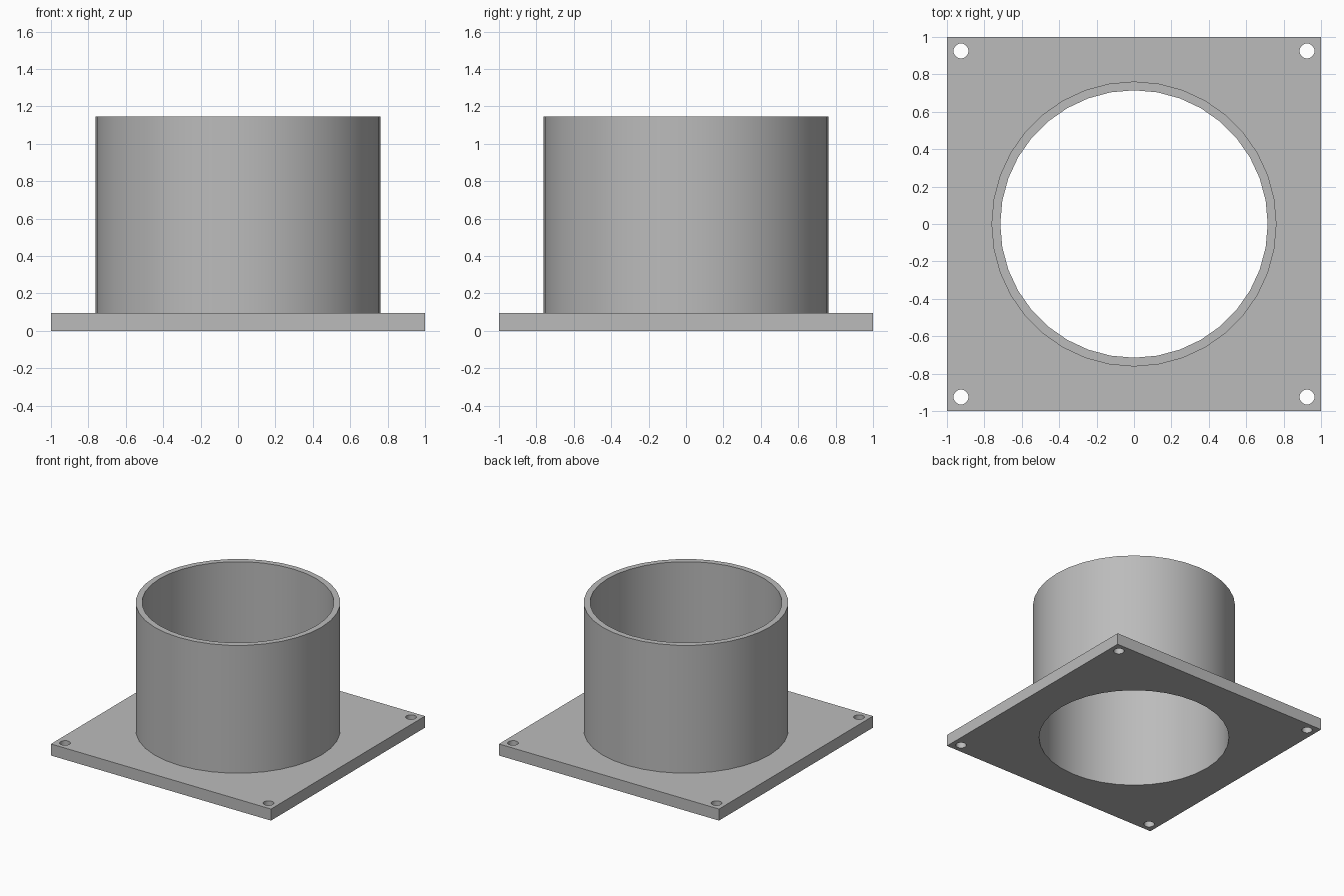
import bpy
import bmesh
from math import cos, sin, tau, radians

if "Cube" in bpy.data.objects:
    bpy.data.objects.remove(bpy.data.objects["Cube"], do_unlink=True)

PLATE_TOP = 0.095
TUBE_TOP = 1.145
OUTER_R, INNER_R = 0.762, 0.715
HOLE_R, HOLE_POS = 0.04, 0.925

grey = bpy.data.materials.new("plain grey")
grey.use_nodes = True
colour = (0.5, 0.5, 0.5, 1)
grey.diffuse_color = colour
grey.node_tree.nodes["Principled BSDF"].inputs["Base Color"].default_value = colour


def circle(radius, sides, cx=0, cy=0):
    return [(cx + radius * cos(tau * i / sides), cy + radius * sin(tau * i / sides))
            for i in range(sides)]


def extruded_outline(name, loops, bottom, top):
    """Fill nested closed outlines and extrude them between two heights."""
    curve = bpy.data.curves.new(name + "_outline", "CURVE")
    curve.dimensions = "2D"
    curve.fill_mode = "BOTH"
    curve.extrude = (top - bottom) / 2
    for loop in loops:
        spline = curve.splines.new("POLY")
        spline.points.add(len(loop) - 1)
        for point, (x, y) in zip(spline.points, loop):
            point.co = (x, y, 0, 1)
        spline.use_cyclic_u = True
    outline = bpy.data.objects.new(name + "_outline", curve)
    bpy.context.collection.objects.link(outline)
    graph = bpy.context.evaluated_depsgraph_get()
    mesh = bpy.data.meshes.new_from_object(outline.evaluated_get(graph))
    bpy.data.objects.remove(outline, do_unlink=True)

    # Weld the caps to the walls and set the height
    bm = bmesh.new()
    bm.from_mesh(mesh)
    bmesh.ops.remove_doubles(bm, verts=bm.verts, dist=0.0001)
    bmesh.ops.translate(bm, verts=bm.verts, vec=(0, 0, (top + bottom) / 2))
    bmesh.ops.recalc_face_normals(bm, faces=bm.faces)
    bm.to_mesh(mesh)
    bm.free()
    mesh.materials.clear()
    mesh.materials.append(grey)

    part = bpy.data.objects.new(name, mesh)
    bpy.context.collection.objects.link(part)
    bpy.ops.object.select_all(action="DESELECT")
    part.select_set(True)
    bpy.context.view_layer.objects.active = part
    bpy.ops.object.shade_smooth_by_angle(angle=radians(30))
    return part


# Square flange with a central bore and four corner bolt holes
square = [(-1, -1), (1, -1), (1, 1), (-1, 1)]
bolt_holes = [circle(HOLE_R, 24, x * HOLE_POS, y * HOLE_POS) for x, y in square]
extruded_outline("base_plate", [square, circle(INNER_R, 36)] + bolt_holes, 0, PLATE_TOP)

# Open pipe collar standing on the flange
extruded_outline("pipe_collar", [circle(OUTER_R, 36), circle(INNER_R, 36)], PLATE_TOP, TUBE_TOP)
